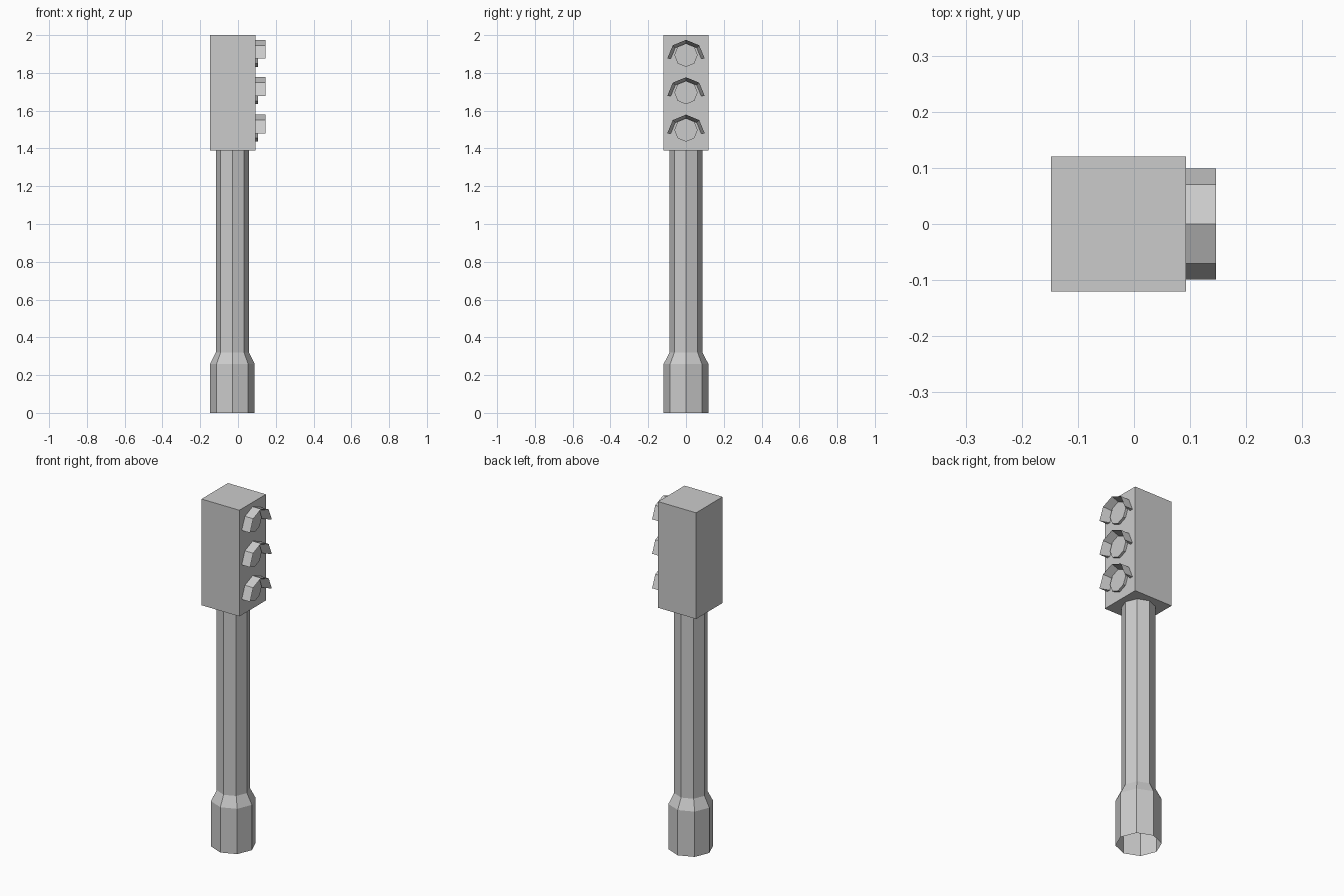
import bpy, bmesh
from math import pi, cos, sin

if "Cube" in bpy.data.objects:
    bpy.data.objects.remove(bpy.data.objects["Cube"])

CX = -0.03      # pole axis
FACE = 0.093    # lamp side of the housing


def finish(name, bm):
    bmesh.ops.recalc_face_normals(bm, faces=bm.faces)
    me = bpy.data.meshes.new(name)
    bm.to_mesh(me)
    bm.free()
    ob = bpy.data.objects.new(name, me)
    bpy.context.collection.objects.link(ob)
    return ob


def bridge(bm, a, b, closed=True):
    n = len(a)
    for i in range(n if closed else n - 1):
        j = (i + 1) % n
        bm.faces.new((a[i], a[j], b[j], b[i]))


# Octagonal pole with a wider foot, open underneath
bm = bmesh.new()
rings = [[bm.verts.new((CX + r * cos(i * pi / 4), r * sin(i * pi / 4), z)) for i in range(8)]
         for r, z in ((0.118, 0), (0.118, 0.26), (0.0875, 0.32), (0.0875, 1.39))]
for a, b in zip(rings, rings[1:]):
    bridge(bm, a, b)
finish("pole", bm)

# Signal housing
bm = bmesh.new()
bmesh.ops.create_cube(bm, size=1)
for v in bm.verts:
    v.co.x = v.co.x * 0.241 - 0.0275
    v.co.y *= 0.24
    v.co.z = v.co.z * 0.61 + 1.695
finish("housing", bm)


def arc(bm, x, z, r, count):
    return [bm.verts.new((x, r * cos(i * pi / 4), z + r * sin(i * pi / 4))) for i in range(count)]


for k, label in enumerate(("top", "middle", "bottom")):
    dz = -0.198 * k
    # Octagonal lens
    bm = bmesh.new()
    back = arc(bm, FACE, 1.894 + dz, 0.062, 8)
    front = arc(bm, 0.107, 1.894 + dz, 0.062, 8)
    bridge(bm, back, front)
    bm.faces.new(front)
    finish(label + "_lens", bm)

    # Visor: straight outside, inside tapering to a sharp front edge
    bm = bmesh.new()
    outer = arc(bm, FACE, 1.876 + dz, 0.099, 5)
    lip = arc(bm, 0.146, 1.876 + dz, 0.099, 5)
    inner = arc(bm, FACE, 1.876 + dz, 0.08, 5)
    bridge(bm, outer, lip, False)
    bridge(bm, lip, inner, False)
    for i in (0, 4):
        bm.faces.new((outer[i], lip[i], inner[i]))
    finish(label + "_visor", bm)
